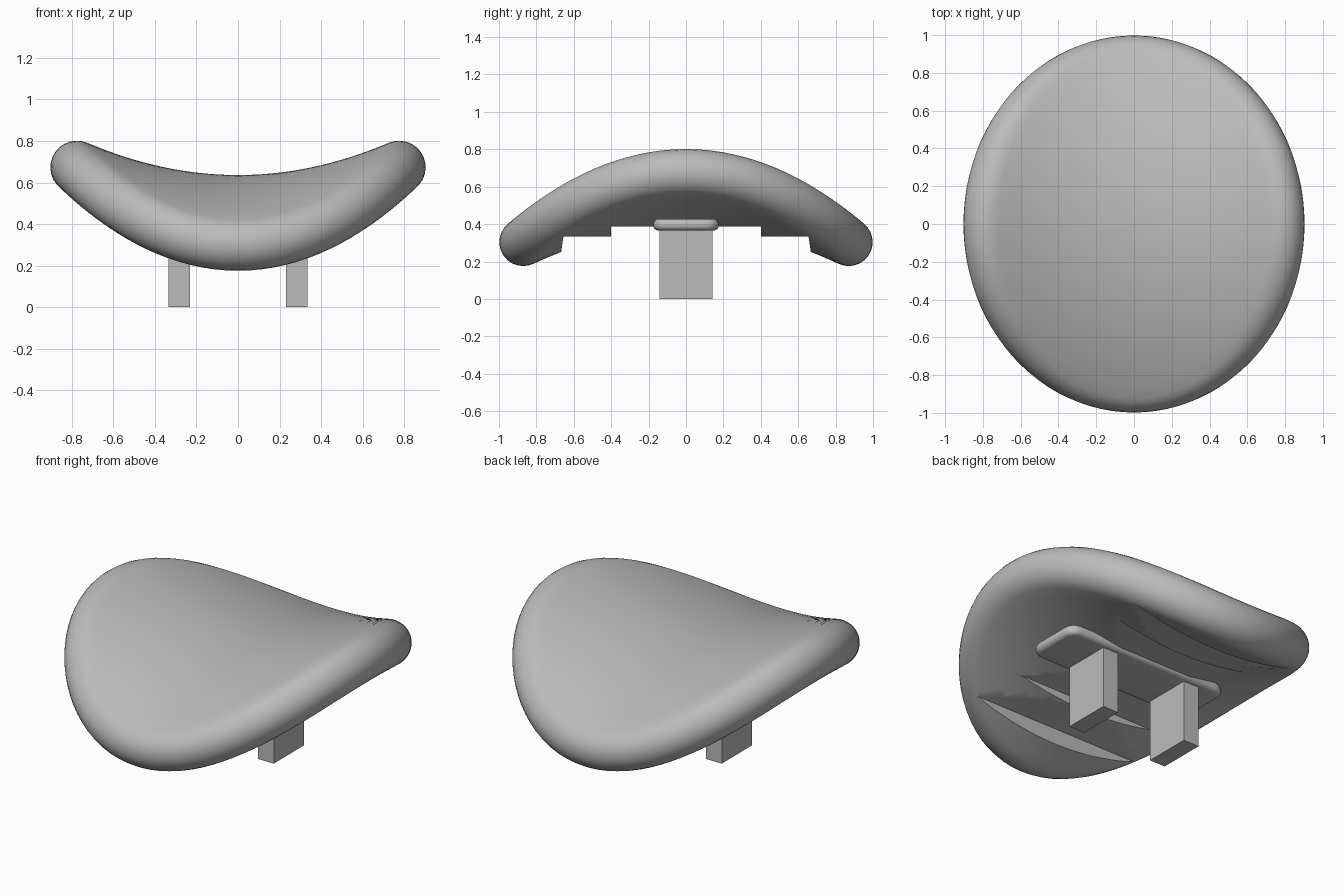
import bpy
import bmesh
import math
from mathutils import Vector

cube = bpy.data.objects.get("Cube")
if cube:
    bpy.data.objects.remove(cube, do_unlink=True)

grey = bpy.data.materials.new("light_grey")
grey.use_nodes = True
colour = (0.5, 0.5, 0.5, 1)
grey.diffuse_color = colour
grey.node_tree.nodes["Principled BSDF"].inputs["Base Color"].default_value = colour


def make_object(name, bm):
    bmesh.ops.recalc_face_normals(bm, faces=bm.faces)
    mesh = bpy.data.meshes.new(name)
    bm.to_mesh(mesh)
    bm.free()
    mesh.materials.append(grey)
    obj = bpy.data.objects.new(name, mesh)
    bpy.context.collection.objects.link(obj)
    return obj


def select(obj):
    bpy.ops.object.select_all(action="DESELECT")
    obj.select_set(True)
    bpy.context.view_layer.objects.active = obj


def box(name, centre, size, bevel=0):
    bm = bmesh.new()
    bmesh.ops.create_cube(bm, size=1)
    bmesh.ops.scale(bm, vec=size, verts=bm.verts)
    bmesh.ops.translate(bm, vec=centre, verts=bm.verts)
    if bevel:
        # Round the plan corners first, then the top and bottom edges
        upright = [e for e in bm.edges
                   if abs(e.verts[0].co.z - e.verts[1].co.z) > 0.01]
        bmesh.ops.bevel(bm, geom=upright, offset=0.07, segments=6,
                        profile=0.5, affect="EDGES")
        rims = [e for e in bm.edges
                if abs(e.verts[0].co.z - e.verts[1].co.z) < 0.001
                and any(len(f.verts) > 4 for f in e.link_faces)]
        bmesh.ops.bevel(bm, geom=rims, offset=bevel, segments=5,
                        profile=0.5, affect="EDGES")
    return make_object(name, bm)


# Seat: saddle-curved elliptical cushion with a fully rounded rim
RX, RY, THICK = 0.775, 0.87, 0.128
BEND_X, BEND_Y, MID_Z = 0.275, 0.27, 0.508


def seat_point(angle, reach, turn):
    x, y = RX * reach * math.cos(angle), RY * reach * math.sin(angle)
    centre = Vector((x, y, MID_Z + BEND_X * x * x - BEND_Y * y * y))
    normal = Vector((-2 * BEND_X * x, 2 * BEND_Y * y, 1)).normalized()
    outward = Vector((math.cos(angle) / RX, math.sin(angle) / RY, 0))
    outward = (outward - normal * outward.dot(normal)).normalized()
    return centre + THICK * (math.cos(turn) * normal + math.sin(turn) * outward)


SIDES, RINGS, ARC = 96, 14, 14
stations = [(i / RINGS, 0) for i in range(1, RINGS)]
stations += [(1, math.pi * i / ARC) for i in range(ARC + 1)]
stations += [(i / RINGS, math.pi) for i in range(RINGS - 1, 0, -1)]

bm = bmesh.new()
loops = [[bm.verts.new(seat_point(math.tau * k / SIDES, reach, turn))
          for k in range(SIDES)] for reach, turn in stations]
for a, b in zip(loops, loops[1:]):
    for k in range(SIDES):
        n = (k + 1) % SIDES
        bm.faces.new((a[k], a[n], b[n], b[k]))
for loop, side in ((loops[0], 1), (loops[-1], -1)):
    tip = bm.verts.new((0, 0, MID_Z + side * THICK))
    for k in range(SIDES):
        bm.faces.new((tip, loop[k], loop[(k + 1) % SIDES]))
seat = make_object("seat", bm)

# Stepped recess cut flat into the underside
half = [(0.4, 0.386), (0.4, 0.335), (0.655, 0.335), (0.69, 0.1)]
profile = half + [(-y, z) for y, z in reversed(half)]
bm = bmesh.new()
face = bm.faces.new([bm.verts.new((-0.95, y, z)) for y, z in profile])
extruded = bmesh.ops.extrude_face_region(bm, geom=[face])["geom"]
bmesh.ops.translate(bm, vec=(1.9, 0, 0),
                    verts=[v for v in extruded if isinstance(v, bmesh.types.BMVert)])
cutter = make_object("recess_cutter", bm)
cutter.hide_render = True
cut = seat.modifiers.new("recess", "BOOLEAN")
cut.operation = "DIFFERENCE"
cut.solver = "EXACT"
cut.object = cutter
select(seat)
bpy.ops.object.modifier_apply(modifier=cut.name)
bpy.data.objects.remove(cutter, do_unlink=True)
bpy.ops.object.shade_smooth_by_angle(angle=math.radians(30))

# Rounded mounting pad under the seat
pad = box("mounting_pad", (0.04, 0, 0.397), (1.08, 0.35, 0.062), bevel=0.028)
select(pad)
bpy.ops.object.shade_smooth_by_angle(angle=math.radians(35))

# Pair of square-edged posts
for name, side in (("left_post", 1), ("right_post", -1)):
    box(name, (side * 0.283, 0, 0.205), (0.103, 0.284, 0.41))
